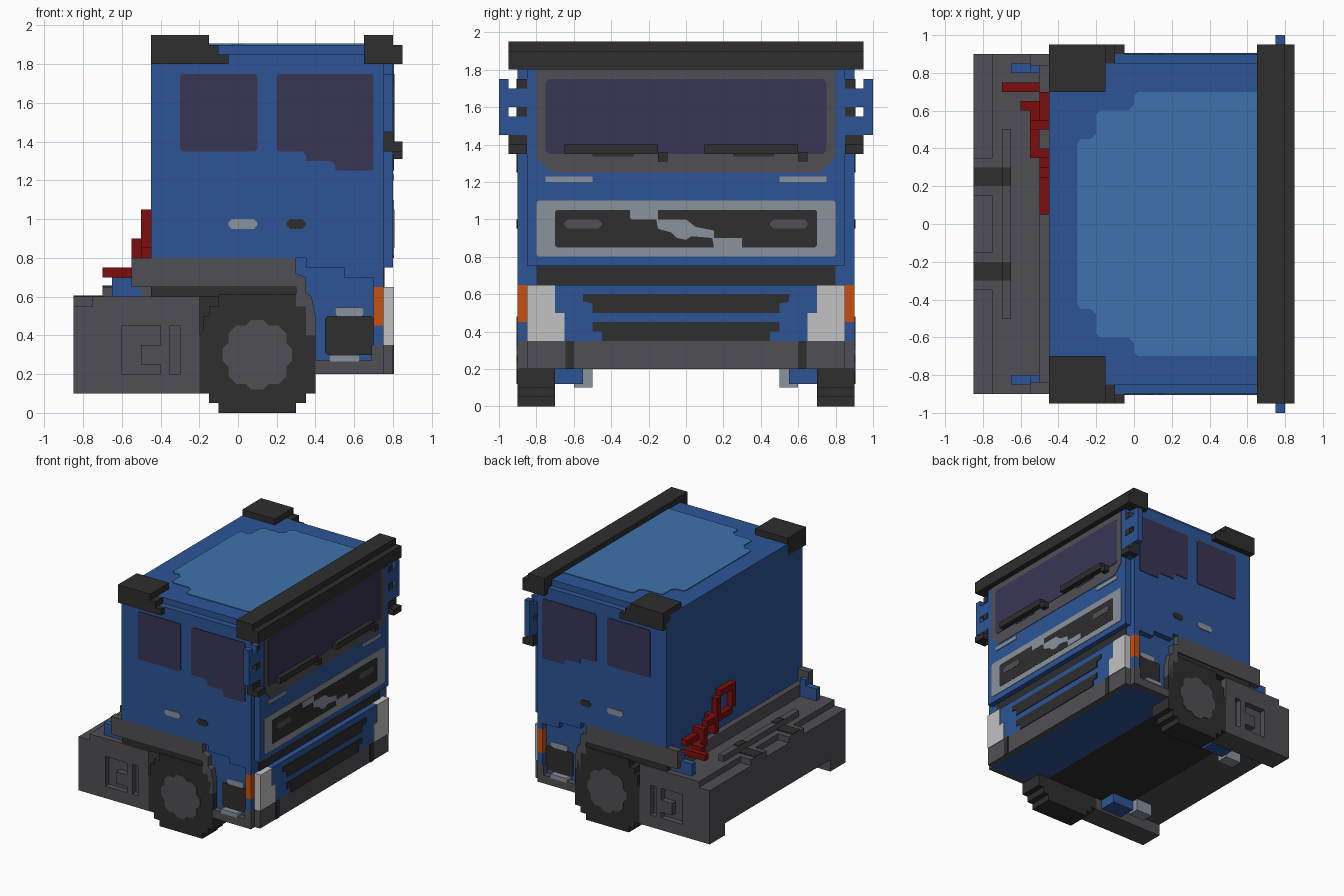
import bpy, bmesh

old = bpy.data.objects.get("Cube")
if old:
    bpy.data.objects.remove(old, do_unlink=True)


def material(name, hexcol):
    rgb = [int(hexcol[i:i + 2], 16) / 255 for i in (0, 2, 4)]
    col = [c / 12.92 if c <= 0.04045 else ((c + 0.055) / 1.055) ** 2.4 for c in rgb] + [1]
    m = bpy.data.materials.new(name)
    m.use_nodes = True
    m.diffuse_color = col
    b = m.node_tree.nodes["Principled BSDF"]
    b.inputs["Base Color"].default_value = col
    b.inputs["Roughness"].default_value = 0.8
    return m


BLUE = material("cab blue", "2D5596")
SKY = material("roof light blue", "3D72AC")
GREY = material("dark grey", "504F54")
BLACK = material("black", "2E2E2E")
GLASS = material("tinted glass", "393555")
SILVER = material("silver", "8A929C")
WHITE = material("headlight white", "C2C2C2")
ORANGE = material("indicator orange", "C9500F")
RED = material("hose red", "7D0D0D")
T = 0.006  # thickness of painted plates


def prism(name, pts, axis, a, b, mat):
    """Extrude a 2D outline along an axis from a to b."""
    def place(p, d):
        return {"x": (d, p[0], p[1]), "y": (p[0], d, p[1]), "z": (p[0], p[1], d)}[axis]
    bm = bmesh.new()
    lo = [bm.verts.new(place(p, a)) for p in pts]
    hi = [bm.verts.new(place(p, b)) for p in pts]
    bm.faces.new(lo)
    bm.faces.new(hi)
    for i in range(len(pts)):
        j = (i + 1) % len(pts)
        bm.faces.new((lo[i], lo[j], hi[j], hi[i]))
    bmesh.ops.recalc_face_normals(bm, faces=bm.faces)
    me = bpy.data.meshes.new(name)
    bm.to_mesh(me)
    bm.free()
    me.materials.append(mat)
    ob = bpy.data.objects.new(name, me)
    bpy.context.collection.objects.link(ob)
    return ob


def rect(u0, u1, v0, v1, c=0.0):
    """Rectangle outline with optional cut corners."""
    if not c:
        return [(u0, v0), (u1, v0), (u1, v1), (u0, v1)]
    return [(u0 + c, v0), (u1 - c, v0), (u1, v0 + c), (u1, v1 - c),
            (u1 - c, v1), (u0 + c, v1), (u0, v1 - c), (u0, v0 + c)]


def box(name, x0, x1, y0, y1, z0, z1, mat):
    return prism(name, rect(x0, x1, y0, y1), "z", z0, z1, mat)


def pair(name, x0, x1, y0, y1, z0, z1, mat):
    """Box on both sides of the truck."""
    for s, side in ((1, "left"), (-1, "right")):
        box(f"{name}_{side}", x0, x1, *sorted((s * y0, s * y1)), z0, z1, mat)


def side(name, pts, y0, y1, mat):
    """Side outline (x, z) on both sides of the truck."""
    for s, tag in ((1, "left"), (-1, "right")):
        prism(f"{name}_{tag}", pts, "y", s * y0, s * y1, mat)


def front(name, pts, mat, x=0.8, t=T):
    """Plate (y, z) on the grille face."""
    return prism(name, pts, "x", x - 0.002, x + t, mat)


# Cab shell
box("cab_core", -0.45, 0.75, -0.85, 0.85, 0.65, 1.85, BLUE)
box("cab_lower_nose", 0.3, 0.75, -0.85, 0.85, 0.2, 0.65, BLUE)
side("cab_side", [(-0.45, 0.8), (0.35, 0.8), (0.35, 0.75), (0.55, 0.75), (0.55, 0.7), (0.7, 0.7),
                  (0.7, 0.65), (0.75, 0.65), (0.75, 1.85), (-0.45, 1.85)], 0.85, 0.9, BLUE)
box("cab_front", 0.75, 0.8, -0.85, 0.85, 0.75, 1.8, BLUE)
box("roof", -0.45, 0.65, -0.85, 0.85, 1.85, 1.9, BLUE)
half = [(0.65, 0.7), (0.02, 0.7), (0, 0.68), (0, 0.63), (-0.03, 0.6), (-0.18, 0.6),
        (-0.2, 0.58), (-0.2, 0.48), (-0.23, 0.45), (-0.28, 0.45), (-0.3, 0.43)]
prism("roof_panel", half + [(x, -y) for x, y in reversed(half)], "z", 1.898, 1.9 + T, SKY)

# Sun visor and rear roof corners
box("visor", 0.65, 0.8, -0.95, 0.95, 1.8, 1.95, BLACK)
box("visor_lip", 0.8, 0.85, -0.95, 0.95, 1.8, 1.9, BLACK)
pair("roof_corner", -0.45, -0.15, 0.7, 0.95, 1.8, 1.95, BLACK)
pair("roof_corner_step", -0.15, -0.1, 0.85, 0.95, 1.8, 1.9, BLACK)
pair("roof_corner_tip", -0.1, -0.05, 0.9, 0.95, 1.8, 1.85, BLACK)

# Side windows and door handles
side("rear_side_window", rect(-0.3, 0.1, 1.35, 1.75, 0.012), 0.898, 0.9 + T, GLASS)
side("front_side_window", [(0.2, 1.36), (0.21, 1.35), (0.33, 1.35), (0.35, 1.33), (0.35, 1.3), (0.48, 1.3),
                           (0.5, 1.28), (0.5, 1.26), (0.51, 1.25), (0.69, 1.25), (0.7, 1.26), (0.7, 1.74),
                           (0.69, 1.75), (0.21, 1.75), (0.2, 1.74)], 0.898, 0.9 + T, GLASS)
side("door_handle", rect(-0.05, 0.1, 0.95, 1.0, 0.018), 0.898, 0.9 + T, SILVER)
side("door_lock", rect(0.25, 0.35, 0.95, 1.0, 0.018), 0.898, 0.9 + T, BLACK)

# Windscreen with surround and wipers
front("windscreen_surround", [(-0.75, 1.28), (-0.72, 1.25), (0.72, 1.25), (0.75, 1.28), (0.77, 1.3),
                              (0.8, 1.33), (0.8, 1.8), (-0.8, 1.8), (-0.8, 1.33), (-0.77, 1.3)], GREY, t=0.004)
front("windscreen", rect(-0.75, 0.75, 1.35, 1.75, 0.015), GLASS, t=0.008)
for i, y in enumerate((-0.65, 0.1)):
    box(f"wiper_{i}", 0.8, 0.85, y, y + 0.5, 1.35, 1.4, BLACK)
    box(f"wiper_tip_{i}", 0.8, 0.85, y + 0.5, y + 0.55, 1.31, 1.36, BLACK)
    front(f"wiper_shadow_{i}", rect(y + 0.15, y + 0.37, 1.335, 1.35), BLACK)
    c = (-0.75, 0.5)[i]
    front(f"hood_vent_{i}", rect(c, c + 0.25, 1.2, 1.23), SILVER)

# Upper grille
front("grille_frame", rect(-0.8, 0.8, 0.8, 1.1, 0.012), SILVER, t=0.004)
front("grille_panel", rect(-0.7, 0.7, 0.85, 1.05, 0.01), BLACK, t=0.006)
front("grille_trim", [(-0.3, 1.05), (-0.3, 1.01), (-0.29, 1.0), (-0.16, 1.0), (-0.15, 0.95), (-0.08, 0.93),
                      (-0.05, 0.9), (0.0, 0.89), (0.03, 0.91), (0.14, 0.9), (0.15, 0.85), (0.3, 0.85),
                      (0.3, 0.9), (0.15, 0.9), (0.15, 0.94), (0.05, 0.96), (0.0, 1.0), (-0.15, 1.0),
                      (-0.15, 1.05)], SILVER, t=0.008)
for i, y in enumerate((-0.65, 0.45)):
    front(f"grille_slot_{i}", rect(y, y + 0.2, 0.95, 1.0, 0.02), GREY, t=0.008)

# Lower grille, headlights and bumper
front("nose_gap", rect(-0.8, 0.8, 0.65, 0.75), BLACK, x=0.75)
box("lower_panel", 0.75, 0.8, -0.7, 0.7, 0.35, 0.65, BLUE)
for i, (w, top) in enumerate(((0.55, 0.6), (0.5, 0.45))):
    front(f"air_intake_{i}", [(-w, top), (-w, top - 0.04), (-w + 0.05, top - 0.05), (-w + 0.05, top - 0.1),
                              (w - 0.05, top - 0.1), (w - 0.05, top - 0.05), (w, top - 0.04), (w, top)], BLACK)
front("intake_wing", rect(-0.5, 0.5, 0.4, 0.45), BLACK, t=0.005)
pair("headlight", 0.75, 0.8 + T, 0.7, 0.85, 0.35, 0.65, WHITE)
pair("headlight_inner", 0.75, 0.8 + T, 0.65, 0.7, 0.35, 0.5, WHITE)
pair("indicator", 0.7, 0.75, 0.85, 0.9, 0.45, 0.65, ORANGE)
pair("indicator_base", 0.7, 0.75, 0.85, 0.9, 0.35, 0.45, BLUE)
box("bumper", 0.75, 0.8, -0.85, 0.85, 0.2, 0.35, GREY)
pair("bumper_side", 0.4, 0.75, 0.85, 0.9, 0.2, 0.27, GREY)
pair("bumper_corner", 0.69, 0.75, 0.85, 0.9, 0.27, 0.35, GREY)
pair("bumper_slot", 0.798, 0.8 + T, 0.6, 0.645, 0.2, 0.35, BLACK)

# Entry steps
side("step_well", rect(0.45, 0.7, 0.3, 0.5, 0.012), 0.84, 0.858, BLACK)
side("upper_step", rect(0.5, 0.65, 0.5, 0.545, 0.01), 0.84, 0.858, SILVER)
side("lower_step", rect(0.47, 0.63, 0.265, 0.3, 0.01), 0.84, 0.9 + T, SILVER)

# Mirrors
pair("mirror", 0.75, 0.8, 0.95, 1.0, 1.45, 1.75, BLUE)
pair("mirror_upper", 0.75, 0.8, 0.9, 0.95, 1.6, 1.7, BLUE)
pair("mirror_lower", 0.75, 0.8, 0.9, 0.95, 1.45, 1.55, BLUE)
pair("mirror_hinge", 0.75, 0.8, 0.85, 0.9, 1.35, 1.75, BLUE)
pair("mirror_clip_top", 0.75, 0.805, 0.85, 0.9, 1.7, 1.75, BLACK)
pair("mirror_clip_mid", 0.75, 0.805, 0.85, 0.905, 1.55, 1.6, BLACK)
pair("mirror_arm", 0.75, 0.85, 0.85, 0.95, 1.35, 1.4, BLACK)
pair("mirror_arm_post", 0.75, 0.805, 0.85, 0.95, 1.4, 1.45, BLACK)

# Fenders and wheels
side("fender", [(-0.55, 0.65), (0.3, 0.65), (0.3, 0.55), (0.35, 0.55), (0.35, 0.4), (0.4, 0.4), (0.4, 0.5),
                (0.38, 0.6), (0.35, 0.62), (0.35, 0.7), (0.3, 0.72), (0.3, 0.8), (-0.55, 0.8)],
     0.84, 0.9, GREY)
pair("fender_lining", -0.45, 0.3, 0.7, 0.89, 0.6, 0.65, BLACK)
right_edge = [(0.2, 0), (0.2, 0.05), (0.25, 0.05), (0.25, 0.1), (0.3, 0.1), (0.3, 0.4), (0.28, 0.42),
              (0.28, 0.5), (0.25, 0.5), (0.25, 0.55), (0.2, 0.55), (0.2, 0.61), (0.0, 0.61)]
tyre = [(0.1 + x, z) for x, z in right_edge] + [(0.1 - x, z) for x, z in reversed(right_edge[:-1])]
side("tyre", tyre, 0.7, 0.9, BLACK)
quarter = [(0.18, 0.03), (0.15, 0.06), (0.15, 0.11), (0.11, 0.15), (0.06, 0.15), (0.03, 0.18)]
upper = quarter + [(-x, z) for x, z in reversed(quarter)]
side("wheel_hub", [(0.1 + x, 0.3 + z) for x, z in upper + [(-x, -z) for x, z in upper]],
     0.898, 0.9 + T, GREY)

# Chassis and rear deck
box("underbody", -0.45, 0.3, -0.7, 0.7, 0.2, 0.65, BLACK)
box("rear_chassis", -0.85, -0.45, -0.85, 0.85, 0.2, 0.55, GREY)
box("rear_deck", -0.75, -0.45, -0.85, 0.85, 0.55, 0.6, GREY)
box("deck_beam", -0.7, -0.65, -0.5, 0.5, 0.6, 0.65, GREY)
box("cab_ledge", -0.5, -0.45, -0.85, 0.85, 0.6, 0.7, GREY)
pair("rear_bracket", -0.85, -0.75, 0.15, 0.35, 0.55, 0.6, GREY)
pair("rear_latch", -0.85, -0.65, 0.2, 0.3, 0.598, 0.607, BLACK)
pair("rear_latch_top", -0.7, -0.65, 0.2, 0.3, 0.648, 0.657, BLACK)
pair("cab_mount", -0.65, -0.55, 0.8, 0.85, 0.6, 0.7, BLUE)
pair("cab_mount_rear", -0.55, -0.5, 0.8, 0.85, 0.6, 0.75, BLUE)
pair("underside_tank", -0.45, -0.25, 0.55, 0.7, 0.12, 0.2, BLUE)
pair("underside_cap", -0.6, -0.45, 0.5, 0.6, 0.1, 0.2, SILVER)

# Side boxes with ladder rungs
pair("side_box_floor", -0.85, -0.2, 0.7, 0.88, 0.1, 0.2, GREY)
pair("side_box_rear", -0.85, -0.6, 0.7, 0.9, 0.1, 0.55, GREY)
pair("side_box_rear_top", -0.75, -0.6, 0.7, 0.9, 0.55, 0.6, GREY)
pair("side_box_inner", -0.6, -0.2, 0.7, 0.85, 0.15, 0.6, GREY)
pair("side_box_front", -0.3, -0.2, 0.7, 0.9, 0.1, 0.6, GREY)
pair("side_box_top_rail", -0.6, -0.3, 0.7, 0.9, 0.45, 0.6, GREY)
pair("ladder_plate", -0.5, -0.4, 0.8, 0.9, 0.25, 0.35, GREY)
pair("ladder_foot", -0.6, -0.3, 0.7, 0.9, 0.1, 0.2, GREY)
pair("ladder_post", -0.4, -0.35, 0.8, 0.9, 0.2, 0.45, GREY)

# Looped red hose behind the cab: (x0, x1, y0, y1, z0, z1)
hose = [(-0.5, -0.45, 0.05, 0.1, 0.85, 1.05), (-0.5, -0.45, 0.1, 0.25, 1.0, 1.05),
        (-0.5, -0.45, 0.25, 0.3, 0.85, 1.0), (-0.5, -0.45, 0.1, 0.35, 0.8, 0.85),
        (-0.55, -0.45, 0.35, 0.4, 0.75, 0.9), (-0.55, -0.5, 0.4, 0.5, 0.85, 0.9),
        (-0.55, -0.45, 0.5, 0.55, 0.7, 0.85), (-0.5, -0.45, 0.55, 0.7, 0.75, 0.8),
        (-0.55, -0.5, 0.55, 0.65, 0.7, 0.75), (-0.6, -0.5, 0.6, 0.65, 0.7, 0.75),
        (-0.7, -0.5, 0.7, 0.75, 0.7, 0.75)]
for i, h in enumerate(hose):
    box(f"hose_{i}", *h, RED)
